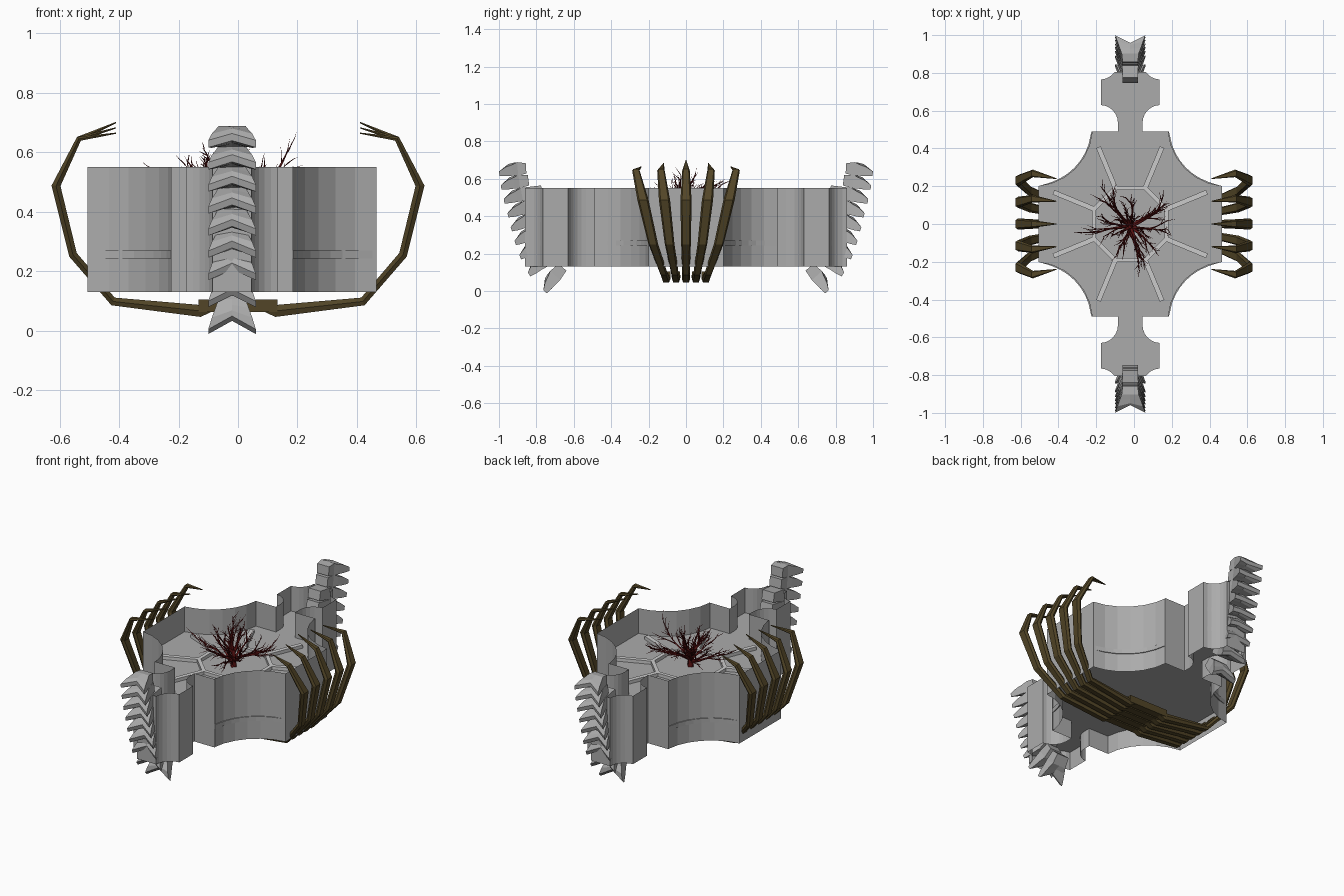
import bpy, bmesh, random
from math import sin, cos, radians, pi
from mathutils import Vector

if "Cube" in bpy.data.objects:
    bpy.data.objects.remove(bpy.data.objects["Cube"])

random.seed(4)
CX = -0.02  # hull, spine and tree sit slightly left of the ribs


def material(name, rgb):
    m = bpy.data.materials.new(name)
    m.diffuse_color = (*rgb, 1)
    m.use_nodes = True
    m.node_tree.nodes["Principled BSDF"].inputs["Base Color"].default_value = m.diffuse_color
    return m


BROWN = material("brown_bone", (0.085, 0.06, 0.02))
RED = material("dark_red", (0.10, 0.006, 0.006))
STONE = material("mid_grey", (0.41, 0.41, 0.41))
PALE = material("pale_grey", (0.85, 0.85, 0.85))


def finish(bm, name, mat):
    bmesh.ops.recalc_face_normals(bm, faces=bm.faces)
    me = bpy.data.meshes.new(name)
    bm.to_mesh(me)
    bm.free()
    ob = bpy.data.objects.new(name, me)
    bpy.context.collection.objects.link(ob)
    me.materials.append(mat)
    return ob


def prism(name, pts, z0, z1, caps=True, mat=STONE):
    bm = bmesh.new()
    lo = [bm.verts.new((x, y, z0)) for x, y in pts]
    hi = [bm.verts.new((x, y, z1)) for x, y in pts]
    n = len(pts)
    for i in range(n):
        j = (i + 1) % n
        bm.faces.new((lo[i], lo[j], hi[j], hi[i]))
    if caps:
        bm.faces.new(lo)
        bm.faces.new(hi)
    return finish(bm, name, mat)


def loft(bm, rings):
    vs = [[bm.verts.new(p) for p in r] for r in rings]
    n = len(vs[0])
    for a, b in zip(vs, vs[1:]):
        for i in range(n):
            j = (i + 1) % n
            bm.faces.new((a[i], a[j], b[j], b[i]))
    bm.faces.new(vs[0])
    bm.faces.new(vs[-1])


def arc(cx, cy, r, a0, a1, n):
    angs = [radians(a0 + (a1 - a0) * i / n) for i in range(n + 1)]
    return [(cx + r * cos(a), cy + r * sin(a)) for a in angs]


def outline(bite=0.315, a0=264.6, a1=184.6, end=180):
    """Hull plan: one quarter, mirrored in x and y."""
    q = [(0.485, 0.20)] + arc(0.515, 0.515, bite, a0, a1, 6)
    q += [(0.205, 0.49), (0.065, 0.49)]
    q += arc(0.16, 0.535, 0.095, 180, 93, 6)
    q += arc(0.16, 0.86, 0.095, 267, end, 6)
    top = q + [(-x, y) for x, y in reversed(q)]
    full = top + [(-x, -y) for x, y in top]
    return [(x + CX, y) for x, y in full]


# Hull: open wall, upper deck, and lower floor just breaking through the wall
prism("hull_wall", outline(), 0.13, 0.55, caps=False)
prism("upper_deck", outline(end=215), 0.37, 0.395)
prism("lower_floor", outline(0.309, 251, 198, 215), 0.243, 0.27)


# Deck strips: octagon ring plus eight radial bars
def bar(name, a, b, w):
    a, b = Vector(a), Vector(b)
    d = (b - a).normalized() * w / 2
    n = Vector((-d.y, d.x))
    prism(name, [(p.x + CX, p.y) for p in (a + n, a - n, b - n, b + n)],
          0.39, 0.415, mat=PALE)


def polar(r, k):
    a = pi / 8 + k * pi / 4
    return (r * cos(a), r * sin(a))


for k in range(8):
    bar("deck_ring_strip", polar(0.207, k), polar(0.207, k + 1), 0.022)
    bar("deck_radial_strip", polar(0.207, k), polar(0.44, k), 0.026)

# Spines: winged vertebrae (base y, base z, downward tilt, inward reach)
VERTEBRAE = [(-.870, .655, 4, .015), (-.862, .590, 8, .02),
             (-.848, .522, 11, .08), (-.830, .454, 14, .08),
             (-.815, .386, 17, .06), (-.797, .318, 20, .05),
             (-.775, .250, 24, .03), (-.740, .175, 33, .03),
             (-.680, .105, 48, .03)]
# ring: reach, half width, top, bottom, notch depth, notch lift
SECTIONS = [(.03, .045, .036, -.036, 0, 0),
            (.06, .056, .024, -.034, .005, .010),
            (.095, .068, .014, -.034, .018, .016),
            (.13, .080, -.006, -.030, .042, .020)]


def vertebra(bm, by, bz, tilt, inner, side):
    c, s = cos(radians(tilt)), sin(radians(tilt))
    rings = []
    for d, w, t, b, n, lift in [(-inner, .040, .028, -.028, 0, 0)] + SECTIONS:
        pts = [(-w, d, t), (0, d - n, t + lift), (w, d, t),
               (w, d, b), (0, d - n, b + lift), (-w, d, b)]
        rings.append([(x + CX, side * (by - e * c - z * s), bz - e * s + z * c)
                      for x, e, z in pts])
    loft(bm, rings)


for name, side in (("front_spine", 1), ("back_spine", -1)):
    bm = bmesh.new()
    for v in VERTEBRAE:
        vertebra(bm, *v, side)
    finish(bm, name, STONE)

# Ribs: x, z, fan spacing in y, half width, half thickness
RIB = [(.075, .085, .052, .022, .014), (.125, .066, .053, .022, .020),
       (.42, .098, .060, .020, .014), (.555, .255, .088, .026, .014),
       (.612, .487, .115, .030, .015), (.535, .645, .134, .020, .009),
       (.41, .690, .120, .002, .002)]


def rib(bm, k, side):
    rings = []
    for i, (x, z, fan, w, t) in enumerate(RIB):
        p, q = RIB[max(i - 1, 0)], RIB[min(i + 1, len(RIB) - 1)]
        d = Vector((q[0] - p[0], q[1] - p[1])).normalized()
        if i == len(RIB) - 1:
            z += .01 - .018 * abs(k)
        hexa = [(w, 0), (w * .7, t), (-w * .7, t),
                (-w, 0), (-w * .7, -t), (w * .7, -t)]
        rings.append([(side * (x - d.y * v), k * fan + u, z + d.x * v)
                      for u, v in hexa])
    loft(bm, rings)


for name, side in (("right_ribs", 1), ("left_ribs", -1)):
    bm = bmesh.new()
    for k in range(-2, 3):
        rib(bm, k, side)
    finish(bm, name, BROWN)

# Bars under the hull joining each rib pair
for k in range(-2, 3):
    y = k * .053
    prism("rib_joining_bar", [(-.132, y - .022), (.132, y - .022),
                              (.132, y + .022), (-.132, y + .022)],
          .062, .105, mat=BROWN)

# Branching red tree in the middle of the deck
cu = bpy.data.curves.new("red_tree", "CURVE")
cu.dimensions = "3D"
cu.bevel_depth = 1.0
cu.bevel_resolution = 0
cu.use_fill_caps = True
cu.materials.append(RED)


def jitter(s):
    return Vector([random.uniform(-s, s) for _ in range(3)])


def branch(p, d, length, r, depth):
    pts = [p]
    for _ in range(3):
        d = (d + jitter(.15)).normalized()
        pts.append(pts[-1] + d * length / 3)
    sp = cu.splines.new("POLY")
    sp.points.add(3)
    for i, q in enumerate(pts):
        sp.points[i].co = (*q, 1)
        sp.points[i].radius = r * (1 - .28 * i)
    if depth:
        for i in (1, 2, 2, 3):
            nd = (d + jitter(.5)).normalized()
            branch(pts[i], nd, length * .55, r * .5, depth - 1)


root = Vector((CX, -.015, .385))
trunk = cu.splines.new("POLY")
trunk.points.add(2)
for i, (h, r) in enumerate(((-.03, .022), (.05, .018), (.11, .010))):
    trunk.points[i].co = (*(root + Vector((0, 0, h))), 1)
    trunk.points[i].radius = r
for k in range(18):
    a = k * 2.4
    up = random.uniform(.3, .8) if k % 3 else random.uniform(1.0, 2.0)
    branch(root + Vector((0, 0, random.uniform(.03, .09))),
           Vector((cos(a), sin(a), up)).normalized(),
           random.uniform(.13, .19) if k % 3 else .11, .010, 2)
tree = bpy.data.objects.new("red_tree", cu)
bpy.context.collection.objects.link(tree)
